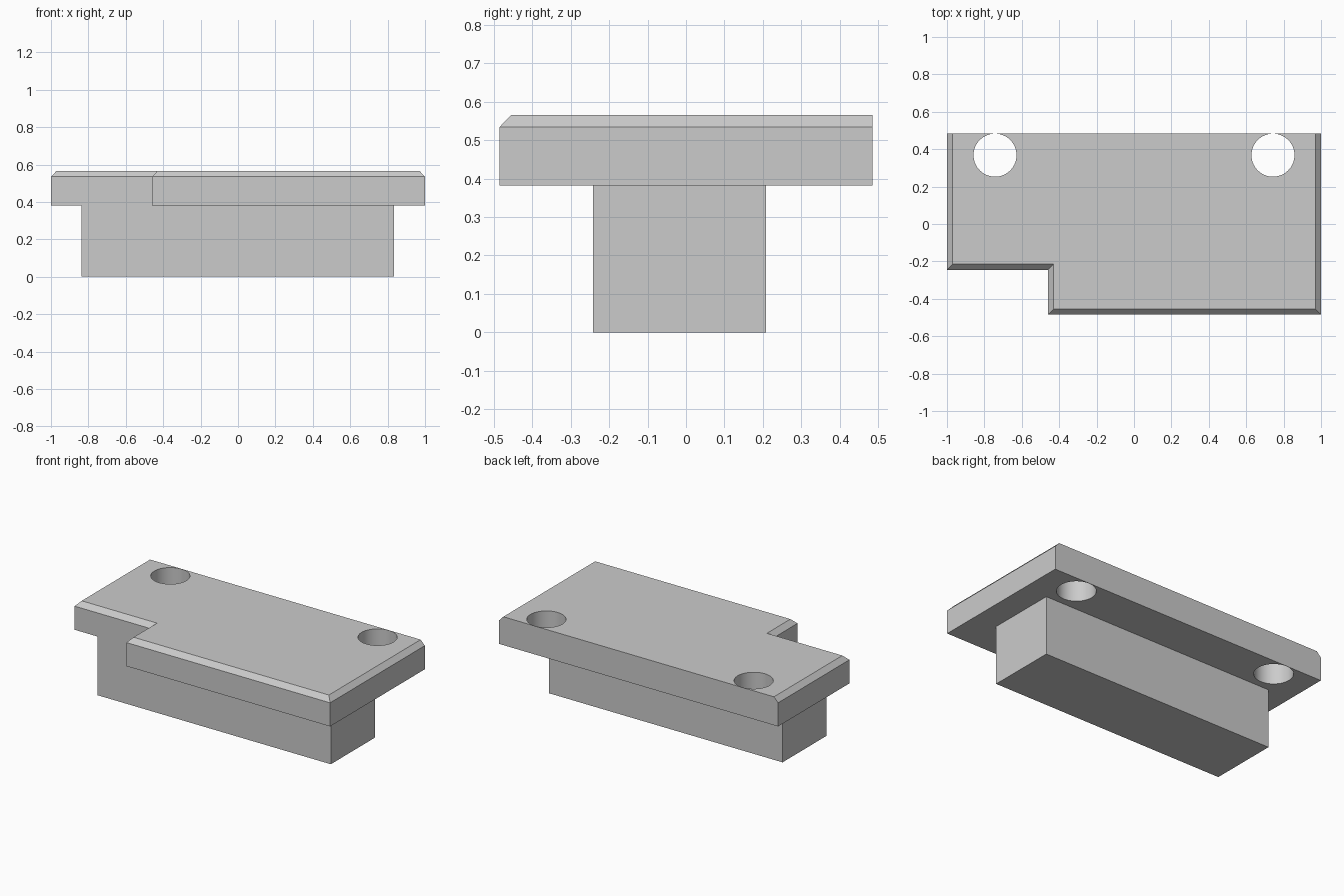
import bpy
import bmesh

cube = bpy.data.objects.get("Cube")
if cube:
    bpy.data.objects.remove(cube, do_unlink=True)

grey = bpy.data.materials.new("light grey")
grey.use_nodes = True
colour = (0.6, 0.6, 0.6, 1)
grey.diffuse_color = colour
grey.node_tree.nodes["Principled BSDF"].inputs["Base Color"].default_value = colour


def loft(name, rings):
    """Closed solid through a stack of (outline, height) rings."""
    bm = bmesh.new()
    loops = [[bm.verts.new((x, y, z)) for x, y in outline] for outline, z in rings]
    for low, high in zip(loops, loops[1:]):
        for i in range(len(low)):
            j = (i + 1) % len(low)
            bm.faces.new((low[i], low[j], high[j], high[i]))
    bm.faces.new(loops[0][::-1])
    bm.faces.new(loops[-1])
    mesh = bpy.data.meshes.new(name)
    bm.to_mesh(mesh)
    bm.free()
    mesh.materials.append(grey)
    obj = bpy.data.objects.new(name, mesh)
    bpy.context.collection.objects.link(obj)
    return obj


def notched_outline(inset):
    """Plate outline with a front right notch; the back edge stays put."""
    left, right, front, back = 1 - inset, inset - 1, inset - 0.485, 0.485
    step_x, step_y = inset - 0.46, inset - 0.245
    return [(left, back), (right, back), (right, step_y),
            (step_x, step_y), (step_x, front), (left, front)]


# Base block
block = [(-0.838, -0.242), (0.835, -0.242), (0.835, 0.208), (-0.838, 0.208)]
loft("base_block", [(block, 0), (block, 0.382)])

# Top plate with chamfered front, side and notch edges
outer, inner = notched_outline(0), notched_outline(0.03)
plate = loft("top_plate", [(outer, 0.382), (outer, 0.535), (inner, 0.566)])

# Two through holes near the back corners
for side, x in (("left", 0.743), ("right", -0.743)):
    bpy.ops.mesh.primitive_cylinder_add(vertices=64, radius=0.115, depth=0.5,
                                        location=(x, 0.368, 0.48))
    cutter = bpy.context.object
    cutter.name = side + "_hole_cutter"
    cutter.data.materials.append(grey)
    cutter.hide_render = True
    cutter.hide_set(True)
    cut = plate.modifiers.new(side + "_hole", "BOOLEAN")
    cut.operation = "DIFFERENCE"
    cut.solver = "EXACT"
    cut.object = cutter

# Bake the holes, then smooth only their walls
bpy.ops.object.select_all(action="DESELECT")
bpy.context.view_layer.objects.active = plate
plate.select_set(True)
for name in [m.name for m in plate.modifiers]:
    bpy.ops.object.modifier_apply(modifier=name)
bpy.ops.object.shade_smooth_by_angle()
for obj in [o for o in bpy.data.objects if o.name.endswith("_hole_cutter")]:
    bpy.data.objects.remove(obj, do_unlink=True)
